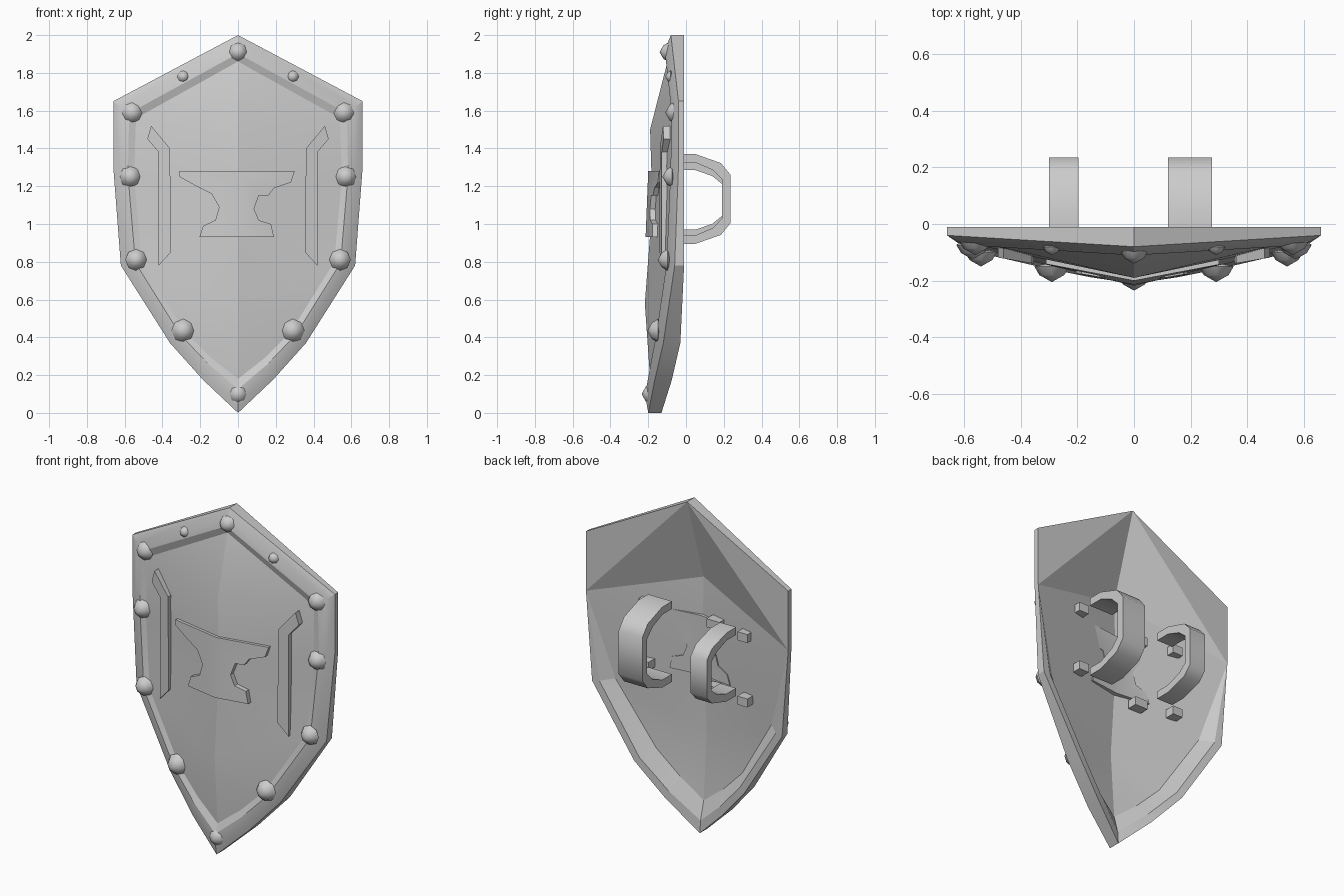
import bpy, bmesh, math
from mathutils import Vector as V

if "Cube" in bpy.data.objects:
    bpy.data.objects.remove(bpy.data.objects["Cube"])


def finish(name, bm, angle=30):
    bmesh.ops.remove_doubles(bm, verts=bm.verts, dist=0.0005)
    bmesh.ops.recalc_face_normals(bm, faces=bm.faces)
    me = bpy.data.meshes.new(name)
    bm.to_mesh(me)
    bm.free()
    ob = bpy.data.objects.new(name, me)
    bpy.context.collection.objects.link(ob)
    bpy.ops.object.select_all(action='DESELECT')
    ob.select_set(True)
    bpy.context.view_layer.objects.active = ob
    bpy.ops.object.shade_smooth_by_angle(angle=math.radians(angle))
    return ob


def add_face(bm, pts):
    keep = []
    for p in pts:                       # collapse repeated corners
        if all((p - q).length > 1e-4 for q in keep):
            keep.append(p)
    if len(keep) > 2:
        bm.faces.new([bm.verts.new(p) for p in keep])


# Half outline stations: outer x, z, back y, front y, then panel edge x, z, y
stations = [
    (0.00, 2.00, -.01, -.08, 0.00, 1.86, -.098),
    (0.66, 1.65, -.01, -.04, 0.54, 1.56, -.065),
    (0.66, 1.30, -.01, -.04, 0.55, 1.25, -.075),
    (0.62, 0.78, -.01, -.06, 0.51, 0.80, -.095),
    (0.36, 0.37, -.03, -.12, 0.28, 0.43, -.148),
    (0.185, 0.175, -.075, -.165, 0.14, 0.29, -.172),
    (0.00, 0.00, -.13, -.20, 0.00, 0.18, -.19),
]
ridge = [V((0, -.19, 1.5)), V((0, -.178, 1.1)), V((0, -.218, .58))]
UP, LOW = 0.018, 0.025                 # rim lift and shell thickness

# Shield body: outer edge, raised rim, ridged front panel, hollow back
bm = bmesh.new()
for s in (1, -1):
    rings, back = [], []
    for i, (xo, zo, yb, yf, xi, zi, yi) in enumerate(stations):
        b, f, p = V((s*xo, yb, zo)), V((s*xo, yf, zo)), V((s*xi, yi, zi))
        lift = V((0, -UP, 0))
        rings.append([b, f, f.lerp(p, .35) + lift * .8, f.lerp(p, .7) + lift, p])
        if i < 3:
            back.append([b, b, b])
        else:
            lip = f.lerp(p, .4)
            back.append([b, V((lip.x, yb - .005, lip.z)), p + V((0, LOW, 0))])
    for rs in (rings, back[2:]):
        for a, c in zip(rs, rs[1:]):
            for k in range(len(a) - 1):
                add_face(bm, [a[k], c[k], c[k + 1], a[k + 1]])
    A, B, C, D, E, G, F = [r[-1] for r in rings]
    R1, R2, R3 = ridge
    for t in ([A, B, R1], [B, C, R1], [C, R2, R1], [C, D, R2],
              [D, R3, R2], [D, E, R3], [E, G, R3], [G, F, R3]):
        add_face(bm, t)
    # back: flat upper corner folded along apex-to-side, then the hollow
    A, B, C, D, E, G, F = [r[-1] for r in back]
    R1, R2, R3 = [r + V((0, LOW, 0)) for r in ridge]
    for t in ([A, B, C], [A, C, R1], [C, R2, R1], [C, D, R2],
              [D, R3, R2], [D, E, R3], [E, G, R3], [G, F, R3]):
        add_face(bm, t)
finish("shield_body", bm, 14)


def plate(name, outline, front, back):
    """Flat outline folded at x=0 so that it follows the ridged panel."""
    bm = bmesh.new()
    bm.faces.new([bm.verts.new((x, 0, z)) for x, z in outline])
    bmesh.ops.bisect_plane(bm, geom=bm.faces[:] + bm.edges[:] + bm.verts[:],
                           plane_co=(0, 0, 0), plane_no=(1, 0, 0))
    base = bm.verts[:]
    ext = bmesh.ops.extrude_face_region(bm, geom=bm.faces[:], use_keep_orig=True)
    for v in ext["geom"]:
        if isinstance(v, bmesh.types.BMVert):
            v.co.y = front(abs(v.co.x), v.co.z)
    for v in base:
        v.co.y = back(abs(v.co.x), v.co.z)
    return finish(name, bm)


# Anvil emblem, its back just breaking through the shell
anvil = [(-.31, 1.28), (-.31, 1.25), (-.22, 1.20), (-.14, 1.16), (-.10, 1.09),
         (-.12, 1.02), (-.185, .99), (-.205, .93), (.19, .93), (.175, 1.0),
         (.11, 1.02), (.085, 1.08), (.11, 1.15), (.16, 1.15), (.19, 1.19),
         (.28, 1.22), (.30, 1.28)]
plate("anvil_emblem", anvil,
      lambda x, z: -.214 + .19 * x + .04 * (z - .93),
      lambda x, z: -.14 + .12 * x)

# Hooked side bars
bar = [(.42, .78), (.42, 1.38), (.48, 1.45), (.46, 1.52), (.36, 1.40), (.355, .85)]
for s, side in ((1, "right"), (-1, "left")):
    plate("side_bar_" + side, [(s * x, z) for x, z in bar],
          lambda x, z: -.20 + .17 * x, lambda x, z: -.155 + .15 * x)

# Rim studs, pointed domes: x, tip y, z, radius
studs = [(0, -.14, 1.91, .05), (.29, -.11, 1.78, .032), (.56, -.11, 1.59, .06),
         (.57, -.125, 1.25, .057), (.54, -.15, .81, .057), (.29, -.205, .435, .062),
         (0, -.235, .10, .055)]
for i, (x, tip, z, r) in enumerate(studs):
    for s in ((1, -1) if x else (1,)):
        bm = bmesh.new()
        bmesh.ops.create_uvsphere(bm, u_segments=8, v_segments=4, radius=1)
        for v in bm.verts:
            c = v.co.copy()
            d = max(c.z, 0) ** 1.7 * .9 + min(c.z, 0) * .3
            v.co = (s * x + c.x * r, tip + (.9 - d) * r, z + c.y * r)
        finish("rim_stud_%d_%s" % (i, "r" if s > 0 else "l"), bm, 50)


# Grip straps on the back, a bevelled C in side view
def strap(name, x0, x1, z0, z1, t):
    h = z1 - z0

    def path(d):
        o = .235 - d
        k = h - 2 * d
        return [(y, z0 + d + f * k) for y, f in
                ((-.04, 1), (.05, 1), (o - .05, .9), (o, .77),
                 (o, .23), (o - .05, .1), (.05, 0), (-.04, 0))]
    prof = list(zip(path(0), path(t)))
    bm = bmesh.new()
    loops = [[V((x0, *o)), V((x1, *o)), V((x1, *i)), V((x0, *i))] for o, i in prof]
    for a, b in zip(loops, loops[1:]):
        for k in range(4):
            j = (k + 1) % 4
            add_face(bm, [a[k], a[j], b[j], b[k]])
    add_face(bm, loops[0])
    add_face(bm, loops[-1])
    finish(name, bm, 50)


strap("arm_strap", .12, .275, .895, 1.37, .045)
strap("hand_grip", -.30, -.195, .925, 1.33, .045)

# Small anchor blocks beside the straps
for x, w, y, top, low in ((-.34, .065, -.07, 1.28, .90), (-.12, .085, -.11, 1.28, .89),
                          (.31, .065, -.075, 1.30, .94)):
    for z in (top, low):
        bm = bmesh.new()
        bmesh.ops.create_cube(bm, size=1)
        for v in bm.verts:
            v.co = (x + v.co.x * w, y + v.co.y * .06, z + v.co.z * .05)
        finish("strap_anchor", bm)
